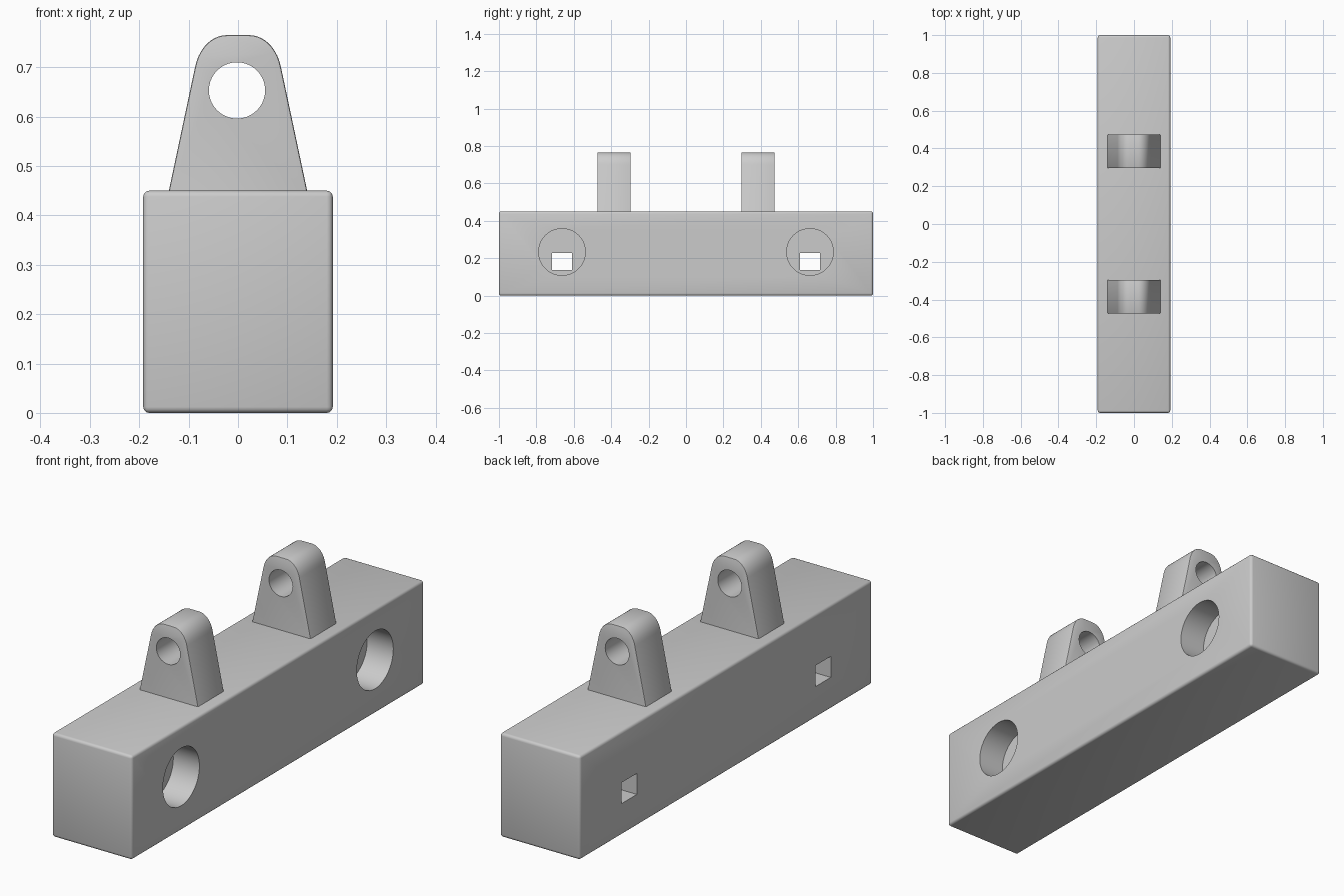
import bpy, bmesh, math
from mathutils import Matrix, Vector

if "Cube" in bpy.data.objects:
    bpy.data.objects.remove(bpy.data.objects["Cube"])


def make_object(name, bm):
    bmesh.ops.recalc_face_normals(bm, faces=bm.faces)
    mesh = bpy.data.meshes.new(name)
    bm.to_mesh(mesh)
    bm.free()
    obj = bpy.data.objects.new(name, mesh)
    bpy.context.collection.objects.link(obj)
    return obj


def box(name, lo, hi):
    lo, hi = Vector(lo), Vector(hi)
    bm = bmesh.new()
    bmesh.ops.create_cube(bm, size=1, matrix=Matrix.Translation((lo + hi) / 2)
                          @ Matrix.Diagonal((*(hi - lo), 1)))
    return make_object(name, bm)


def cylinder(name, center, radius, depth, axis, segments=40):
    turn = Matrix.Rotation(math.pi / 2, 4, 'Y' if axis == 'X' else 'X')
    bm = bmesh.new()
    bmesh.ops.create_cone(bm, cap_ends=True, segments=segments, radius1=radius,
                          radius2=radius, depth=depth,
                          matrix=Matrix.Translation(center) @ turn)
    return make_object(name, bm)


def apply_modifier(obj, mod):
    bpy.ops.object.select_all(action='DESELECT')
    bpy.context.view_layer.objects.active = obj
    obj.select_set(True)
    bpy.ops.object.modifier_apply(modifier=mod.name)


def bevel(obj, width, segments=2):
    mod = obj.modifiers.new("soft_edges", 'BEVEL')
    mod.width, mod.segments = width, segments
    mod.limit_method, mod.angle_limit = 'ANGLE', math.radians(40)
    apply_modifier(obj, mod)


def cut(obj, cutter):
    mod = obj.modifiers.new("cut", 'BOOLEAN')
    mod.operation, mod.solver, mod.object = 'DIFFERENCE', 'EXACT', cutter
    apply_modifier(obj, mod)
    bpy.data.objects.remove(cutter)


def smooth(obj):
    bpy.ops.object.select_all(action='DESELECT')
    bpy.context.view_layer.objects.active = obj
    obj.select_set(True)
    bpy.ops.object.shade_smooth_by_angle(angle=math.radians(30))


# Main bar with softened edges
bar = box("bar", (-0.192, -1, 0), (0.192, 1, 0.45))
bevel(bar, 0.012, 3)

# Round counterbores on the right, small square holes through to the left
for y in (-0.663, 0.663):
    cut(bar, cylinder("bore_cutter", (0.192, y, 0.233), 0.125, 0.25, 'X'))
    cut(bar, box("slot_cutter", (-0.3, y - 0.053, 0.137), (0.15, y + 0.053, 0.228)))
smooth(bar)

# Tapered lug outline: straight flanks, rounded shoulders, flat top
side = [(0.1435, 0.435), (0.14, 0.45)]
a, c, b = Vector((0.087, 0.70)), Vector((0.074, 0.765)), Vector((0.022, 0.765))
for i in range(11):
    t = i / 10
    p = a * (1 - t) ** 3 + b * t ** 3 \
        + (a + (c - a) * 0.6) * 3 * t * (1 - t) ** 2 + (b + (c - b) * 0.6) * 3 * t * t * (1 - t)
    side.append(tuple(p))
outline = side + [(-x, z) for x, z in reversed(side)]

# Two lugs with pin holes
for name, y in (("front_lug", -0.385), ("back_lug", 0.385)):
    bm = bmesh.new()
    face = bm.faces.new([bm.verts.new((x, y - 0.089, z)) for x, z in outline])
    ext = bmesh.ops.extrude_face_region(bm, geom=[face])
    bmesh.ops.translate(bm, vec=(0, 0.178, 0),
                        verts=[v for v in ext["geom"] if isinstance(v, bmesh.types.BMVert)])
    lug = make_object(name, bm)
    bevel(lug, 0.004)
    cut(lug, cylinder("pin_cutter", (-0.002, y, 0.653), 0.057, 0.4, 'Y'))
    smooth(lug)
